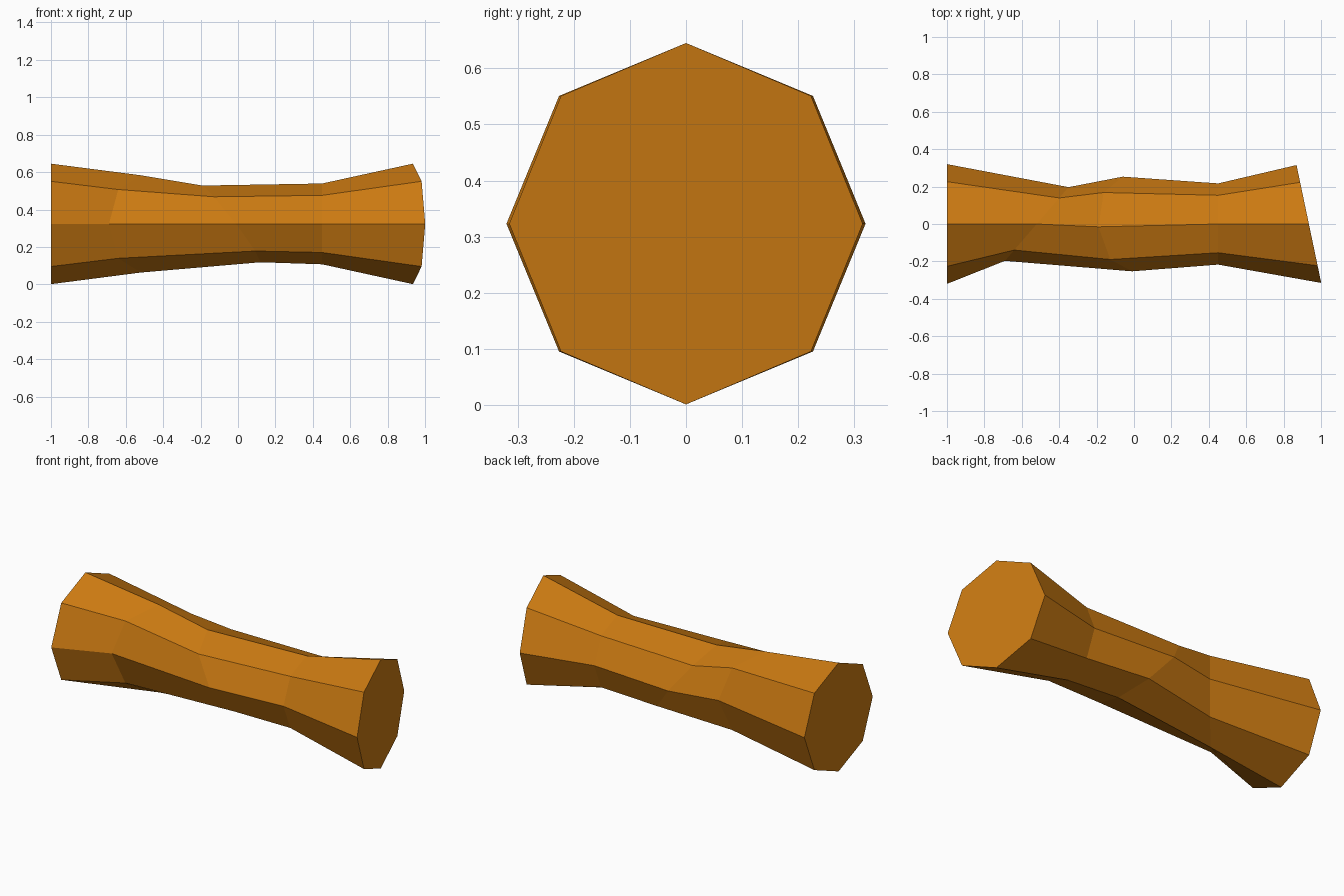
import bpy, bmesh, math
from mathutils import Vector

if "Cube" in bpy.data.objects:
    bpy.data.objects.remove(bpy.data.objects["Cube"])

SIDES = 8
MID_Z = 0.323

# Each ring: centre x, then its (tilted) sideways and upward half-axes
RINGS = [
    (-1.0,   (0, 0.32, 0),          (0, 0, 0.322)),
    (-0.52,  (0.17, 0.197, 0),      (0, 0, 0.26)),
    (-0.035, (-0.025, 0.253, 0),    (-0.155, -0.015, 0.205)),
    (0.45,   (0, 0.217, 0),         (0, 0, 0.216)),
    (0.935,  (-0.066, 0.315, 0),    (0, 0, 0.322)),
]


def add_ring(bm, x, side, up):
    centre, side, up = Vector((x, 0, MID_Z)), Vector(side), Vector(up)
    angles = [2 * math.pi * i / SIDES for i in range(SIDES)]
    return [bm.verts.new(centre + side * math.cos(a) + up * math.sin(a)) for a in angles]


# Octagonal waisted log lofted through the rings
bm = bmesh.new()
loops = [add_ring(bm, *r) for r in RINGS]
for a, b in zip(loops, loops[1:]):
    for i in range(SIDES):
        j = (i + 1) % SIDES
        bm.faces.new((a[i], a[j], b[j], b[i]))

# Flat end caps
bm.faces.new(loops[0])
bm.faces.new(loops[-1])
bmesh.ops.recalc_face_normals(bm, faces=bm.faces)

mesh = bpy.data.meshes.new("waisted_log")
bm.to_mesh(mesh)
bm.free()

# Single wood colour
wood = bpy.data.materials.new("warm_brown_wood")
wood.diffuse_color = (0.60, 0.195, 0.006, 1)
wood.use_nodes = True
wood.node_tree.nodes["Principled BSDF"].inputs["Base Color"].default_value = wood.diffuse_color
mesh.materials.append(wood)
log = bpy.data.objects.new("waisted_log", mesh)
bpy.context.collection.objects.link(log)
